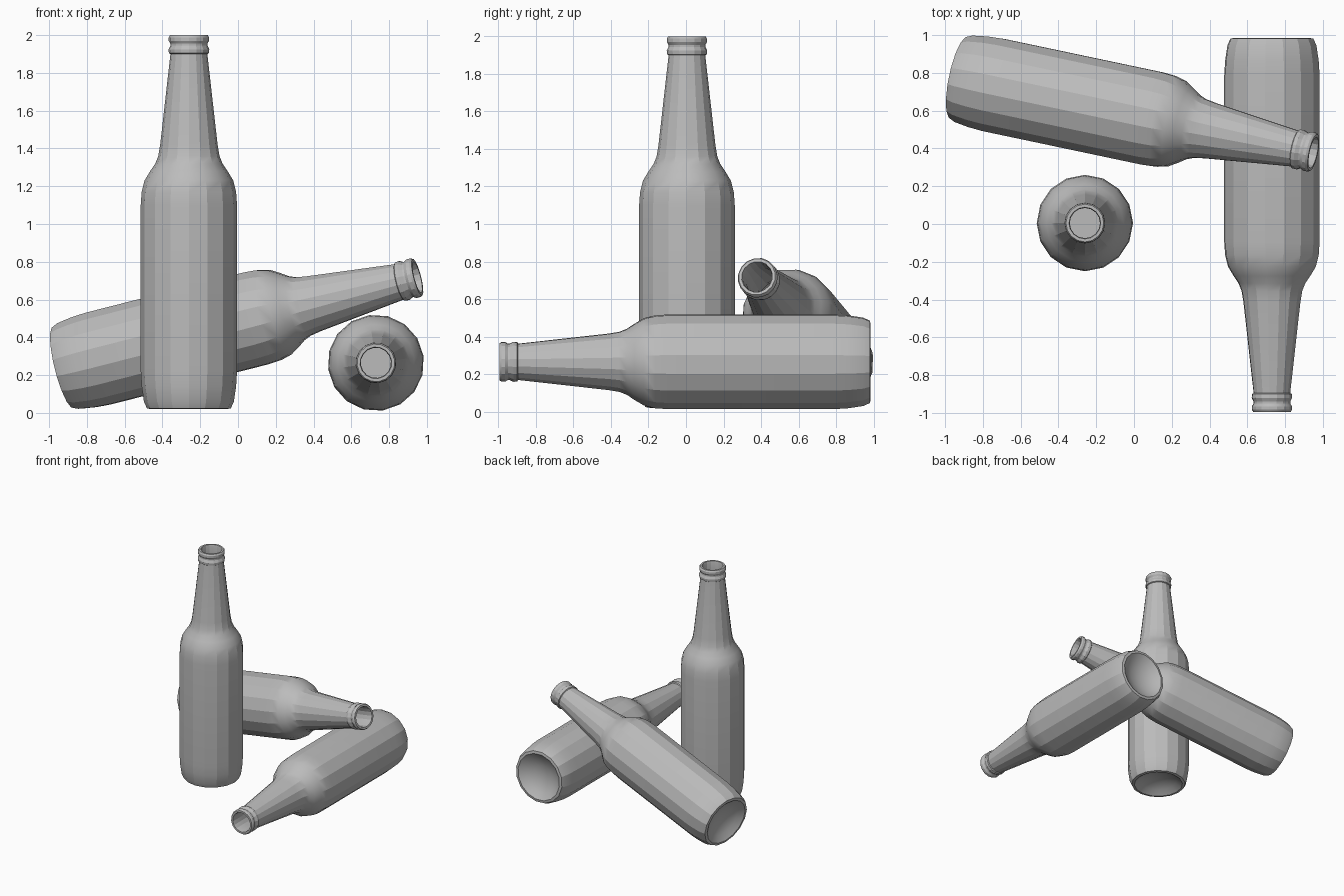
import bpy, bmesh, math
from mathutils import Vector, Quaternion

cube = bpy.data.objects.get("Cube")
if cube:
    bpy.data.objects.remove(cube, do_unlink=True)

SIDES = 16

# One grey material for all bottles
grey = bpy.data.materials.new("bottle_grey")
grey.use_nodes = True
colour = (0.5, 0.5, 0.5, 1)
grey.diffuse_color = colour
grey.node_tree.nodes["Principled BSDF"].inputs["Base Color"].default_value = colour

# Bottle outline as (radius, height): dished base, body, shoulder, neck, lip
outer = [
    (0, 0.07), (0.08, 0.06), (0.15, 0.035), (0.2, 0.0),
    (0.222, 0.004), (0.238, 0.04), (0.25, 0.12), (0.255, 0.2),
    (0.255, 1.08), (0.25, 1.15), (0.235, 1.21), (0.205, 1.26),
    (0.178, 1.3), (0.162, 1.34), (0.152, 1.4), (0.1, 1.86),
    (0.098, 1.88), (0.106, 1.885), (0.108, 1.905), (0.098, 1.925),
    (0.098, 1.935), (0.107, 1.95), (0.107, 1.968), (0.1, 1.98),
]
# Hollow inside, from the mouth down to the floor
inner = [(0.084, 1.98), (0.08, 1.965), (0.08, 1.86), (0.135, 1.39),
         (0.16, 1.28), (0.235, 1.08), (0.235, 0.1), (0, 0.1)]


def lathe(name, profile):
    bm = bmesh.new()
    verts = [bm.verts.new((r, 0, h)) for r, h in profile]
    edges = [bm.edges.new(pair) for pair in zip(verts, verts[1:])]
    bmesh.ops.spin(bm, geom=verts + edges, cent=(0, 0, 0), axis=(0, 0, 1),
                   angle=math.tau, steps=SIDES)
    bmesh.ops.remove_doubles(bm, verts=bm.verts, dist=0.0005)
    bmesh.ops.recalc_face_normals(bm, faces=bm.faces)
    mesh = bpy.data.meshes.new(name)
    bm.to_mesh(mesh)
    bm.free()
    mesh.materials.append(grey)
    return mesh


def place(name, base, direction, roll=0):
    ob = bpy.data.objects.new(name, bottle_mesh)
    bpy.context.collection.objects.link(ob)
    up = Vector((0, 0, 1))
    turn = up.rotation_difference(Vector(direction))
    ob.rotation_mode = 'QUATERNION'
    ob.rotation_quaternion = turn @ Quaternion(up, math.radians(roll))
    ob.location = base
    return ob


bottle_mesh = lathe("bottle", outer + inner)

# Standing, lying and leaning bottles
standing = place("standing_bottle", (-0.26, 0.005, 0.02), (0, 0, 1))
place("lying_bottle", (0.73, 0.985, 0.265), (0, -1, 0), 8)
place("leaning_bottle", (-0.93, 0.775, 0.239), (1, -0.211, 0.255))

# Facets stay crisp around the bottle, the outline blends softly
bpy.ops.object.select_all(action='DESELECT')
standing.select_set(True)
bpy.context.view_layer.objects.active = standing
bpy.ops.object.shade_smooth_by_angle(angle=math.radians(20))
